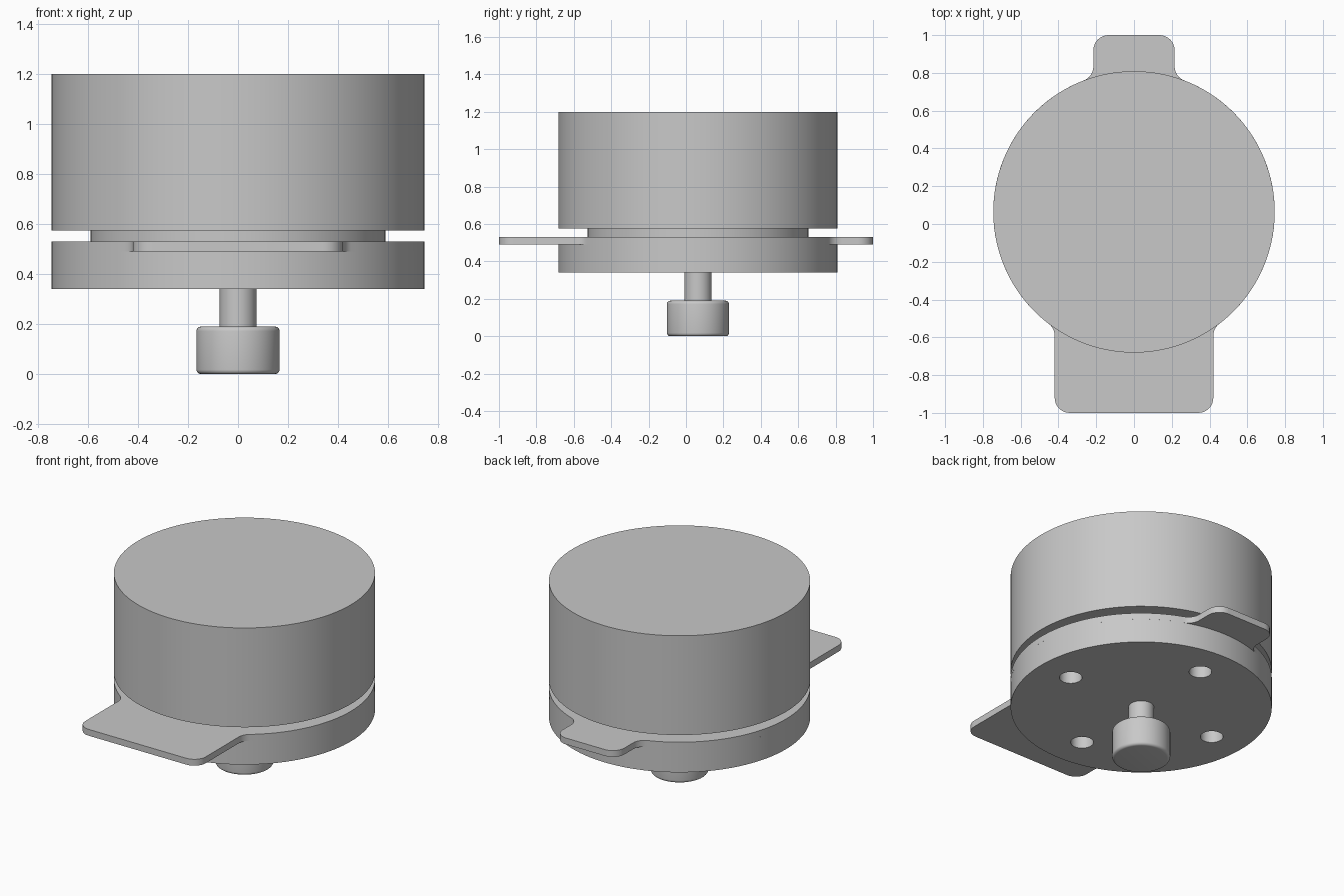
import bpy, bmesh
from math import sin, cos, pi, atan2, sqrt

if "Cube" in bpy.data.objects:
    bpy.data.objects.remove(bpy.data.objects["Cube"])

AXIS_Y = 0.064      # the round body sits slightly behind the middle
R = 0.745           # body radius
SIDES = 128

grey = bpy.data.materials.new("plain grey")
grey.use_nodes = True
grey.diffuse_color = (0.58, 0.58, 0.58, 1)
grey.node_tree.nodes["Principled BSDF"].inputs["Base Color"].default_value = grey.diffuse_color


def finish(bm, name):
    bmesh.ops.recalc_face_normals(bm, faces=bm.faces)
    mesh = bpy.data.meshes.new(name)
    bm.to_mesh(mesh)
    bm.free()
    mesh.materials.append(grey)
    obj = bpy.data.objects.new(name, mesh)
    bpy.context.collection.objects.link(obj)
    return obj


def select(obj):
    bpy.ops.object.select_all(action='DESELECT')
    obj.select_set(True)
    bpy.context.view_layer.objects.active = obj


def smooth(obj):
    select(obj)
    bpy.ops.object.shade_smooth_by_angle(angle=pi / 6)


def prism(name, outline, z0, z1, rim=0):
    """Extrude an outline around the body axis, optionally rounding both rims."""
    bm = bmesh.new()
    face = bm.faces.new([bm.verts.new((x, y + AXIS_Y, z0)) for x, y in outline])
    out = bmesh.ops.extrude_face_region(bm, geom=[face], use_keep_orig=True)
    tops = [v for v in out["geom"] if isinstance(v, bmesh.types.BMVert)]
    bmesh.ops.translate(bm, verts=tops, vec=(0, 0, z1 - z0))
    if rim:
        edges = [e for e in bm.edges if abs(e.verts[0].co.z - e.verts[1].co.z) < 1e-5]
        bmesh.ops.bevel(bm, geom=edges, offset=rim, segments=5, profile=0.5, affect='EDGES')
    return finish(bm, name)


def arc(cx, cy, r, a0, a1, n):
    return [(cx + r * cos(a0 + (a1 - a0) * i / n), cy + r * sin(a0 + (a1 - a0) * i / n))
            for i in range(n + 1)]


def circle(r, n=SIDES, cx=0, cy=0):
    return arc(cx, cy, r, 0, 2 * pi, n)[:-1]


def tab_side(half_width, reach, r=0.08):
    """Half a tab: rounded corner, then a concave fillet meeting the body circle."""
    cx = half_width + r
    cy = sqrt((R + r) ** 2 - cx ** 2)
    angle = atan2(cy, cx)
    pts = arc(half_width - r, reach - r, r, pi / 2, 0, 8)
    pts += arc(cx, cy, r, pi, pi + angle, 8)
    return pts, angle


# Upper housing and the recessed neck
smooth(prism("upper_housing", circle(R), 0.575, 1.2))
smooth(prism("neck", circle(0.59), 0.53, 0.575))

# Mounting flange with a narrow back tab and a wide front tab
back, back_angle = tab_side(0.215, 1 - AXIS_Y)
front, front_angle = tab_side(0.42, 1 + AXIS_Y)
half = back + arc(0, 0, R, back_angle, -front_angle, 64)[1:-1]
half += [(x, -y) for x, y in reversed(front)]
outline = half + [(-x, y) for x, y in reversed(half)]
smooth(prism("mounting_flange", outline, 0.49, 0.53))

# Base disc with four screw holes
base = prism("base_disc", circle(R), 0.34, 0.49)
for i in range(4):
    a = i * pi / 2
    cutter = prism("hole_cutter", circle(0.065, 32, 0.525 * cos(a), 0.525 * sin(a)), 0.3, 0.55)
    cutter.hide_render = True
    select(base)
    mod = base.modifiers.new("screw_hole", 'BOOLEAN')
    mod.operation = 'DIFFERENCE'
    mod.solver = 'EXACT'
    mod.object = cutter
    bpy.ops.object.modifier_apply(modifier=mod.name)
    bpy.data.objects.remove(cutter)
smooth(base)

# Output shaft and rounded knob
smooth(prism("shaft", circle(0.073, 48), 0.18, 0.345))
smooth(prism("knob", circle(0.166, 64), 0, 0.19, rim=0.018))
